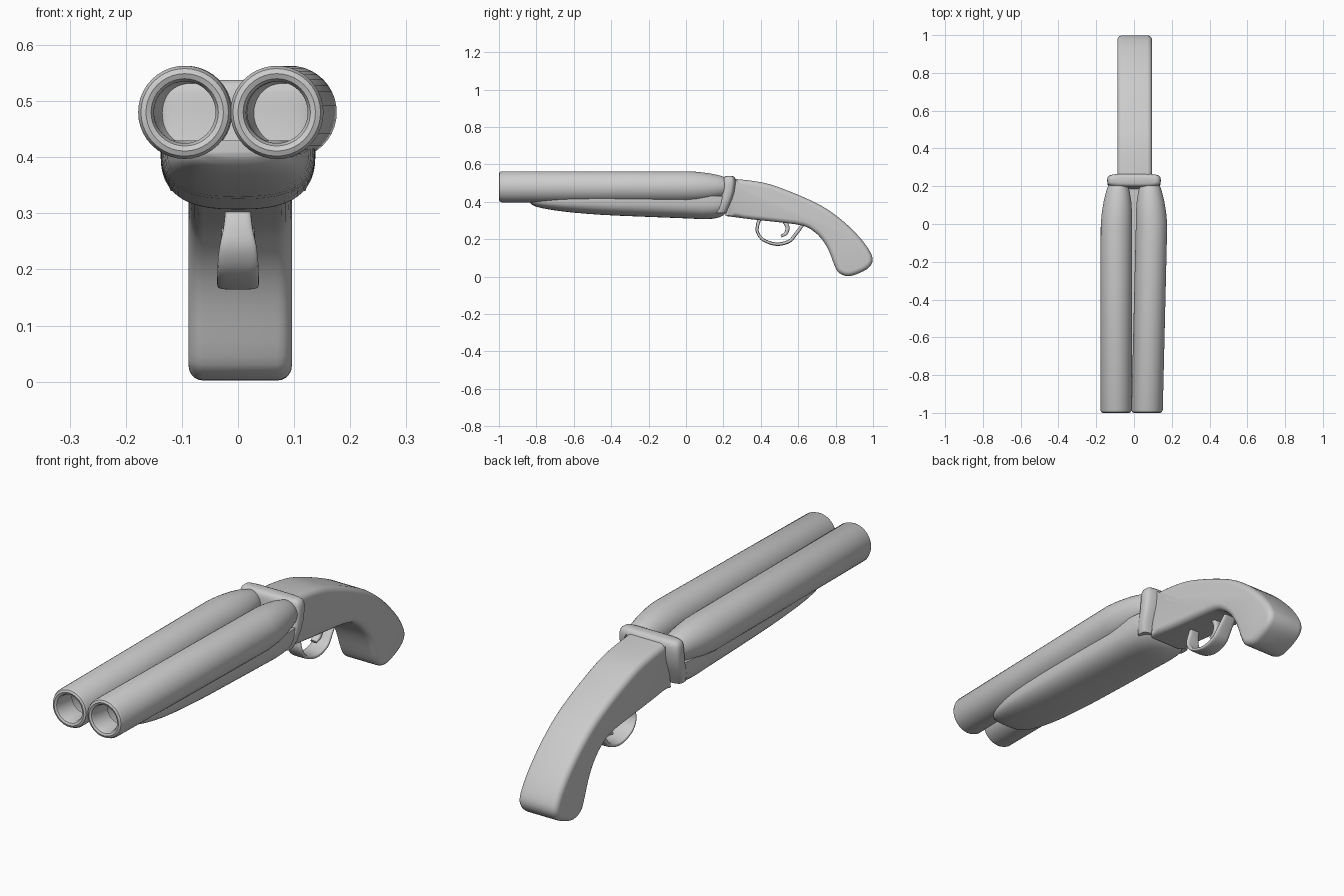
import bpy, bmesh, math
from mathutils import Vector

if "Cube" in bpy.data.objects:
    bpy.data.objects.remove(bpy.data.objects["Cube"])


def loft(name, rings, cap=True, angle=40):
    """Skin a list of equal-length closed rings."""
    bm = bmesh.new()
    vs = [[bm.verts.new(p) for p in r] for r in rings]
    n = len(rings[0])
    for a, b in zip(vs, vs[1:]):
        for i in range(n):
            j = (i + 1) % n
            bm.faces.new((a[i], a[j], b[j], b[i]))
    if cap:
        bm.faces.new(vs[0])
        bm.faces.new(vs[-1])
    bmesh.ops.recalc_face_normals(bm, faces=bm.faces)
    me = bpy.data.meshes.new(name)
    bm.to_mesh(me)
    bm.free()
    ob = bpy.data.objects.new(name, me)
    bpy.context.collection.objects.link(ob)
    bpy.ops.object.select_all(action='DESELECT')
    ob.select_set(True)
    bpy.context.view_layer.objects.active = ob
    bpy.ops.object.shade_smooth_by_angle(angle=math.radians(angle))
    return ob


def spline(pts, steps=4):
    """Catmull-Rom through open list of tuples."""
    p = [Vector(q) for q in pts]
    p = [2 * p[0] - p[1]] + p + [2 * p[-1] - p[-2]]
    out = []
    for i in range(1, len(p) - 2):
        a, b, c, d = p[i - 1:i + 3]
        for k in range(steps):
            t = k / steps
            out.append(0.5 * (2 * b + (c - a) * t + (2 * a - 5 * b + 4 * c - d) * t * t
                              + (3 * b - a - 3 * c + d) * t ** 3))
    return out + [p[-2]]


def superellipse(a, b, e, n=32, start=0.0, sweep=2 * math.pi):
    out = []
    for i in range(n):
        t = start + sweep * i / n
        c, s = math.cos(t), math.sin(t)
        out.append((a * math.copysign(abs(c) ** (2 / e), c), b * math.copysign(abs(s) ** (2 / e), s)))
    return out


# barrels: outer shell with a rolled muzzle lip, tapering into the collar
def barrel(name, x_front, x_mid, x_back):
    prof = [(-0.90, .055), (-.985, .055), (-.996, .060), (-1, .069), (-.996, .078), (-.985, .083),
            (0, .083), (.06, .080), (.12, .073), (.17, .063), (.20, .054), (.22, .045)]
    rings = []
    for y, r in prof:
        if y <= 0:
            x = x_front + (x_mid - x_front) * (y + 1)
        else:
            x = x_mid + (x_back - x_mid) * y / .22
        rings.append([(x + r * math.cos(k * math.pi / 20), y, .48 + r * math.sin(k * math.pi / 20))
                      for k in range(40)])
    loft(name, rings, cap=False)


barrel("left_barrel", -.095, -.093, -.083)
barrel("right_barrel", .069, .093, .083)

# fore-end: (y, half width, bottom z), flat top hidden between the barrels
rings = []
for y, a, zb in spline([(-.84, .05, .402), (-.82, .08, .382), (-.77, .105, .366), (-.65, .126, .347),
                        (-.45, .135, .330), (-.2, .138, .319), (0, .138, .311), (.1, .138, .307),
                        (.16, .136, .312), (.2, .130, .328), (.225, .118, .355)], 3):
    half = [(x, .41 + z) for x, z in superellipse(a, .41 - zb, 2.7, 24, math.pi, math.pi)] + [(a, .41)]
    rings.append([(-a, y, .43)] + [(x, y, z) for x, z in half] + [(a, y, .43)])
loft("fore_end", rings, angle=60)

# collar: (z, y centre, half depth, half width)
rings = []
for z, y, d, w in [(.34, .185, .032, .120), (.37, .197, .032, .132), (.41, .213, .034, .138), (.45, .225, .035, .141),
                   (.49, .230, .036, .142), (.515, .231, .035, .140), (.528, .231, .031, .135),
                   (.535, .231, .024, .126), (.538, .231, .015, .115)]:
    rings.append([(x, y + v, z) for x, v in superellipse(w, d, 4)])
loft("collar", rings, angle=60)

# grip: side profile with rounded edges
prof = spline([(.235, .525), (.28, .52), (.36, .511), (.45, .493), (.55, .457), (.65, .415), (.75, .363),
               (.85, .288), (.93, .208), (.98, .140), (.998, .09), (.98, .05), (.93, .02), (.87, .002),
               (.825, .015), (.80, .045), (.765, .135), (.73, .195), (.685, .24), (.625, .272),
               (.50, .29), (.36, .305), (.21, .324)], 3)
n = len(prof)
normals = []
for i in range(n):
    t = (prof[(i + 1) % n] - prof[i - 1]).normalized()
    normals.append(Vector((t.y, -t.x)))
R, HW, CX = .026, .092, .004
steps = [k * math.pi / 10 for k in range(6)]
layers = [(-HW + R * (1 - math.sin(s)), R * (1 - math.cos(s))) for s in reversed(steps)]
layers += [(-x, o) for x, o in reversed(layers)]
rings = [[(CX + x, *(p + m * o)) for p, m in zip(prof, normals)] for x, o in layers]
loft("grip", rings, angle=50)


# bent strips for guard and trigger: (y, z, half width, half thickness)
def strip(name, pts):
    p = spline(pts, 5)
    rings = []
    for i, q in enumerate(p):
        d = p[min(i + 1, len(p) - 1)] - p[max(i - 1, 0)]
        t = Vector((d[0], d[1])).normalized()
        rings.append([(x, q[0] - t.y * v, q[1] + t.x * v)
                      for x, v in superellipse(q[2], q[3], 3.5, 20)])
    loft(name, rings, angle=60)


strip("trigger_guard", [(.395, .31, .022, .009), (.383, .275, .026, .009), (.383, .235, .034, .008),
                        (.415, .195, .037, .008), (.485, .173, .037, .009), (.55, .188, .036, .009),
                        (.585, .225, .033, .009), (.63, .285, .028, .009)])
strip("trigger", [(.525, .30, .018, .012), (.542, .265, .018, .011), (.535, .232, .017, .010),
                  (.508, .216, .014, .007)])
